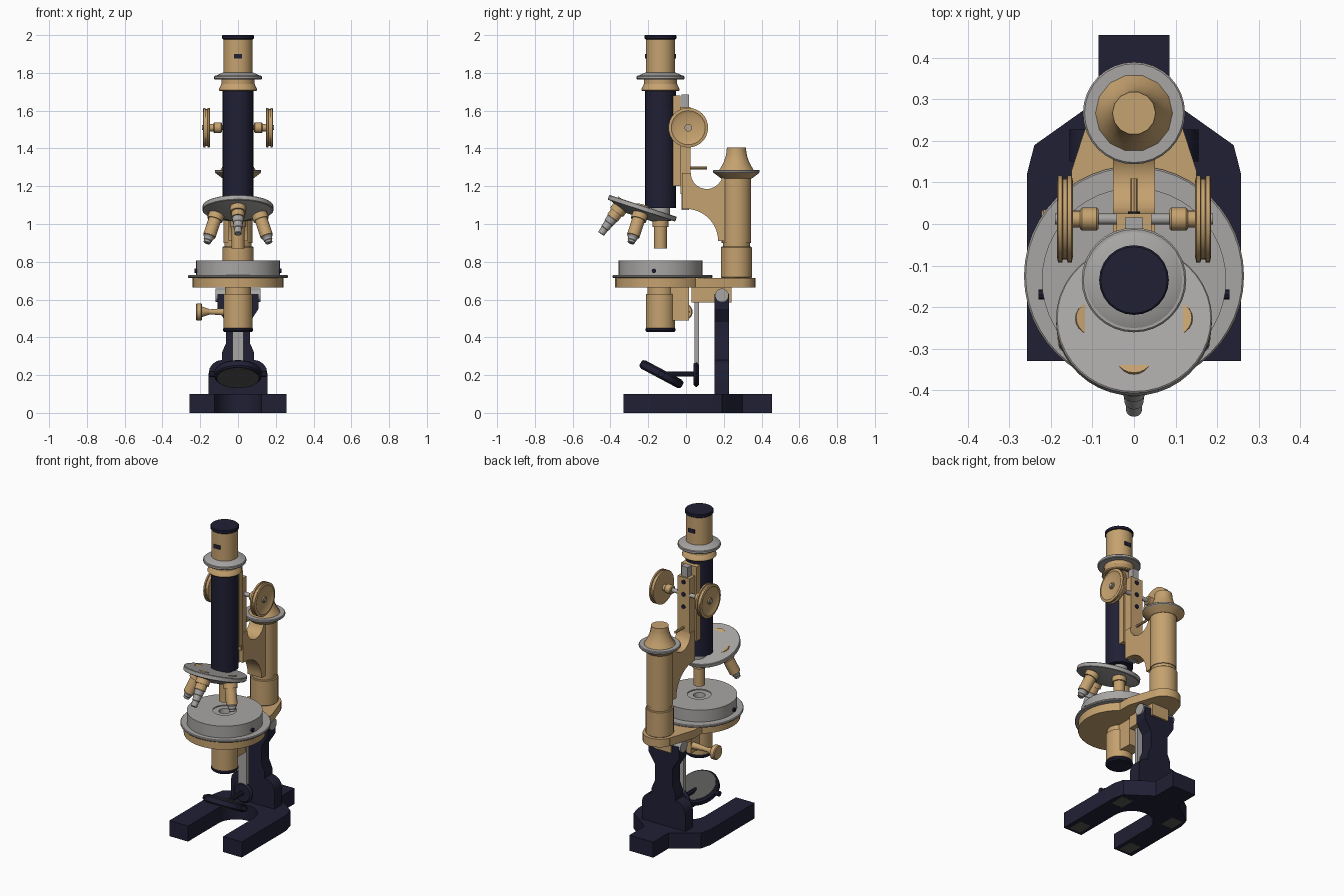
import bpy, bmesh
from math import pi, sin, cos, radians
from mathutils import Matrix, Vector

if "Cube" in bpy.data.objects:
    bpy.data.objects.remove(bpy.data.objects["Cube"])


def material(name, red, green, blue):
    made = bpy.data.materials.new(name)
    made.use_nodes = True
    colour = (red, green, blue, 1)
    made.diffuse_color = colour
    made.node_tree.nodes["Principled BSDF"].inputs["Base Color"].default_value = colour
    return made


BRASS = material("brass", 0.56, 0.36, 0.16)
STEEL = material("steel", 0.39, 0.38, 0.37)
NAVY = material("navy_enamel", 0.014, 0.014, 0.035)
GREY = material("mirror_grey", 0.09, 0.09, 0.085)


def finish(name, mat, bm, place):
    bmesh.ops.remove_doubles(bm, verts=bm.verts, dist=1e-5)
    bm.transform(place)
    bmesh.ops.recalc_face_normals(bm, faces=bm.faces)
    mesh = bpy.data.meshes.new(name)
    bm.to_mesh(mesh)
    bm.free()
    for polygon in mesh.polygons:
        polygon.use_smooth = True
    mesh.set_sharp_from_angle(angle=radians(32))
    mesh.materials.append(mat)
    part = bpy.data.objects.new(name, mesh)
    bpy.context.collection.objects.link(part)


def lathe(name, mat, place, profile, sides=32):
    """Turn (radius, height) points around the local z axis, with closed ends."""
    bm = bmesh.new()
    points = [(0, profile[0][1]), *profile, (0, profile[-1][1])]
    turns = [2 * pi * step / sides for step in range(sides)]
    rings = [[bm.verts.new((r * cos(turn), r * sin(turn), z)) for turn in turns] for r, z in points]
    for lower, upper in zip(rings, rings[1:]):
        for i in range(sides):
            bm.faces.new((lower[i - 1], lower[i], upper[i], upper[i - 1]))
    finish(name, mat, bm, place)


def drum(name, mat, place, radius, bottom, top, taper=1, edge=0, sides=32):
    """Turned cylinder; taper scales the top radius and edge chamfers both rims."""
    end = radius * taper
    lathe(name, mat, place, [(radius - edge, bottom), (radius, bottom + edge),
                             (end, top - edge), (end - edge, top)], sides)


def prism(name, mat, axis, low, high, outline):
    """Extrude a flat outline along x, y or z."""
    slot = "xyz".index(axis)

    def spot(pair, depth):
        coords = list(pair)
        coords.insert(slot, depth)
        return Vector(coords)

    bm = bmesh.new()
    cap = bm.faces.new([bm.verts.new(spot(pair, low)) for pair in outline])
    grown = bmesh.ops.extrude_face_region(bm, geom=[cap])["geom"]
    moved = [item for item in grown if isinstance(item, bmesh.types.BMVert)]
    bmesh.ops.translate(bm, vec=spot((0, 0), high - low), verts=moved)
    finish(name, mat, bm, Matrix())


def block(name, mat, half, front, back, bottom, top, x=0):
    corners = [(x - half, front), (x + half, front), (x + half, back), (x - half, back)]
    prism(name, mat, "z", bottom, top, corners)


def mirrored(half):
    return half + [(-x, other) for x, other in reversed(half) if x]


def arc(u, v, radius, start, stop, steps=10):
    angles = [radians(start + (stop - start) * step / steps) for step in range(steps + 1)]
    return [(u + radius * cos(angle), v + radius * sin(angle)) for angle in angles]


def at(y, z=0, x=0):
    return Matrix.Translation((x, y, z))


def along_x(y, z, side=1):
    return at(y, z) @ Matrix.Rotation(side * pi / 2, 4, "Y")


def along_y(y, z):
    return at(y, z) @ Matrix.Rotation(-pi / 2, 4, "X")


SIDES = (-1, 1)
tube = at(-0.135)
post = at(0.267)

# Horseshoe foot with rounded opening, heel and underside pads
inner, outer, heel = 0.125, 0.258, 0.085
opening = [(x, y) for x, y in reversed(arc(0, -0.02, inner, 0, 90)) if x > 0.001]
foot = [(0, inner - 0.02), *opening, (inner, -0.33), (outer, -0.33), (outer, 0.12),
        (0.24, 0.19), (heel, 0.3), (heel, 0.455)]
prism("foot", NAVY, "z", 0, 0.1, mirrored(foot))
for side in SIDES:
    for y in (-0.26, 0.12):
        block("foot_pad", GREY, 0.04, y - 0.05, y + 0.05, -0.001, 0.004, x=side * 0.19)

# Pillar with broad shoulders, narrow neck and hinge head
base, neck, head = 0.155, 0.063, 0.108
pillar = [(base, 0.09), *arc(base - 0.07, 0.21, 0.07, 0, 90, steps=4), (heel, 0.32),
          (neck, 0.37), (neck, 0.48), (head, 0.55), (head, 0.63)]
prism("pillar", NAVY, "y", 0.15, 0.228, mirrored(pillar))
drum("hinge_pin", STEEL, along_x(0.19, 0.622), 0.036, -0.118, 0.118)
block("hinge_block", BRASS, 0.06, 0.03, 0.24, 0.585, 0.67)

# Stage bracket, plate and round rotating stage
stage_low, stage_high = 0.663, 0.715
prism("stage_bracket", BRASS, "z", stage_low, stage_high,
      mirrored([(0.15, -0.1), (0.15, 0.13), (0.095, 0.3)]))
drum("column_foot", BRASS, post, 0.1, stage_low, stage_high)
drum("stage_plate", BRASS, tube, 0.24, stage_low, stage_high)
drum("stage_flange", STEEL, at(-0.125), 0.265, stage_high, 0.73, edge=0.004, sides=48)
rim, floor = 0.806, 0.8
lathe("stage_disc", STEEL, tube, [(0.222, stage_high), (0.222, rim), (0.07, rim), (0.07, floor),
                                  (0.035, floor), (0.03, 0.76)], sides=48)
for side in SIDES:
    drum("stage_screw", NAVY, along_x(-0.17, 0.752, side), 0.012, 0.2, 0.23, sides=8)

# Condenser sleeve below the stage with its focusing knob
drum("condenser", BRASS, tube, 0.078, 0.45, 0.63)
drum("condenser_neck", BRASS, tube, 0.07, 0.63, stage_low)
drum("condenser_ring", NAVY, tube, 0.08, 0.427, 0.452, edge=0.008)
block("condenser_bracket", BRASS, 0.045, -0.09, 0.015, 0.49, stage_low)
knob = along_x(-0.01, 0.535, -1)
drum("knob_stem", BRASS, knob, 0.022, 0.04, 0.15, taper=0.6, sides=16)
drum("knob_neck", BRASS, knob, 0.014, 0.15, 0.19, taper=2, sides=16)
drum("condenser_knob", BRASS, knob, 0.045, 0.19, 0.223, edge=0.005, sides=20)

# Mirror hanging on its tail bar
block("tail_bar", STEEL, 0.03, 0.045, 0.068, 0.25, 0.65)
mirror_z = 0.205
drum("mirror_pivot", NAVY, along_y(0.055, mirror_z), 0.068, -0.014, 0.014, edge=0.012)
drum("mirror_arm", NAVY, along_y(-0.1, mirror_z), 0.014, 0, 0.15, sides=10)
drum("mirror_trunnion", NAVY, along_x(-0.13, mirror_z), 0.016, -0.15, 0.15, sides=10)
tilt = at(-0.13, mirror_z) @ Matrix.Rotation(radians(-28), 4, "X")
drum("mirror_rim", NAVY, tilt, 0.125, -0.022, 0.022, edge=0.008)
drum("mirror_face", GREY, tilt, 0.11, -0.025, 0.025)

# Rear column with groove, flange and flared cap
drum("column_base", BRASS, post, 0.082, stage_high, 0.88, edge=0.004)
drum("column_groove", BRASS, post, 0.072, 0.87, 0.91)
drum("column", BRASS, post, 0.078, 0.9, 1.25)
drum("column_collar", BRASS, post, 0.08, 1.24, 1.27, taper=1.5)
drum("column_flange", STEEL, post, 0.123, 1.27, 1.287, edge=0.004)
flare = [step / 5 for step in range(6)]
lathe("column_cap", BRASS, post,
      [(0.052 + 0.042 * (1 - t) ** 2, 1.285 + 0.12 * t) for t in flare], sides=14)

# Curved arm from the column to the focusing slide
arm = [(-0.02, 1.08), *arc(0, 0.91, 0.17, 90, 0), (0.24, 0.91), (0.24, 1.25),
       *arc(0.11, 1.27, 0.085, -10, -180), (-0.02, 1.27)]
prism("arm", BRASS, "x", -0.05, 0.05, arm)
block("focus_slide", BRASS, 0.042, -0.03, 0.025, 1.16, 1.62)
block("focus_guide", BRASS, 0.055, -0.07, -0.03, 1.2, 1.68)
block("rack", STEEL, 0.022, -0.025, 0.016, 1.075, 1.685)
focus_z = 1.51
for step in range(3):
    drum("slide_screw", NAVY, along_y(0.02, focus_z + 0.08 * (step - 1)), 0.014, 0, 0.01, sides=10)
drum("arm_lever", BRASS, along_y(0.02, 1.297), 0.008, 0, 0.09, sides=8)

# Pair of coarse focus knobs on one axle, each with a grooved rim
drum("focus_axle", STEEL, along_x(0.012, focus_z), 0.013, -0.19, 0.19, sides=16)
for side in SIDES:
    turn = along_x(0.012, focus_z, side)
    drum("knob_collar", BRASS, turn, 0.028, 0.085, 0.13, edge=0.005, sides=20)
    drum("knob_hub", BRASS, turn, 0.02, 0.13, 0.184, sides=20)
    drum("knob_web", BRASS, turn, 0.098, 0.15, 0.175)
    for start in (0.147, 0.17):
        lathe("knob_rim", BRASS, turn, [(0.09, start), (0.105, start + 0.003),
                                        (0.105, start + 0.013), (0.09, start + 0.016),
                                        (0.07, start + 0.006)])

# Body tube, collar, draw tube and eyepiece
drum("body_tube", NAVY, tube, 0.081, 1.085, 1.71)
drum("tube_collar", BRASS, tube, 0.102, 1.705, 1.745, taper=0.87, edge=0.005)
drum("collar_neck", BRASS, tube, 0.088, 1.74, 1.77)
drum("tube_flange", STEEL, tube, 0.126, 1.765, 1.785, edge=0.004)
drum("flange_slope", STEEL, tube, 0.12, 1.783, 1.802, taper=0.67)
drum("draw_tube", BRASS, tube, 0.078, 1.79, 1.985)
drum("eyepiece", NAVY, tube, 0.084, 1.978, 2, edge=0.004, sides=24)
block("draw_tube_stud", NAVY, 0.022, -0.216, -0.054, 1.875, 1.9)

# Tilted revolving nosepiece
lean = at(-0.232, 1.083) @ Matrix.Rotation(radians(-18), 4, "X")
drum("nosepiece", STEEL, lean, 0.188, -0.013, 0.014, edge=0.003, sides=40)
drum("nosepiece_cone", STEEL, lean, 0.07, -0.05, -0.012, taper=2.5, sides=40)
drum("nosepiece_neck", STEEL, tube, 0.05, 1.02, 1.09)

# Four objectives spaced around the nosepiece axis, the first hanging upright
seat = lean.inverted() @ tube @ at(0, 1.04)
for index, length in enumerate((0.17, 0.15, 0.09, 0.15)):
    place = lean @ Matrix.Rotation(index * pi / 2, 4, "Z") @ seat
    drum("objective_mount", BRASS, place, 0.042, -0.055, 0.02, sides=20)
    drum("objective_barrel", BRASS, place, 0.034, -length, -0.05, sides=20)
    if index:
        for ring in range(3):
            end = -length - 0.035 * (ring + 1) * (0.19 - length) / 0.1
            drum("objective_tip", STEEL, place, 0.027 - 0.004 * ring, end, -length, taper=1.15,
                 edge=0.003, sides=20)
